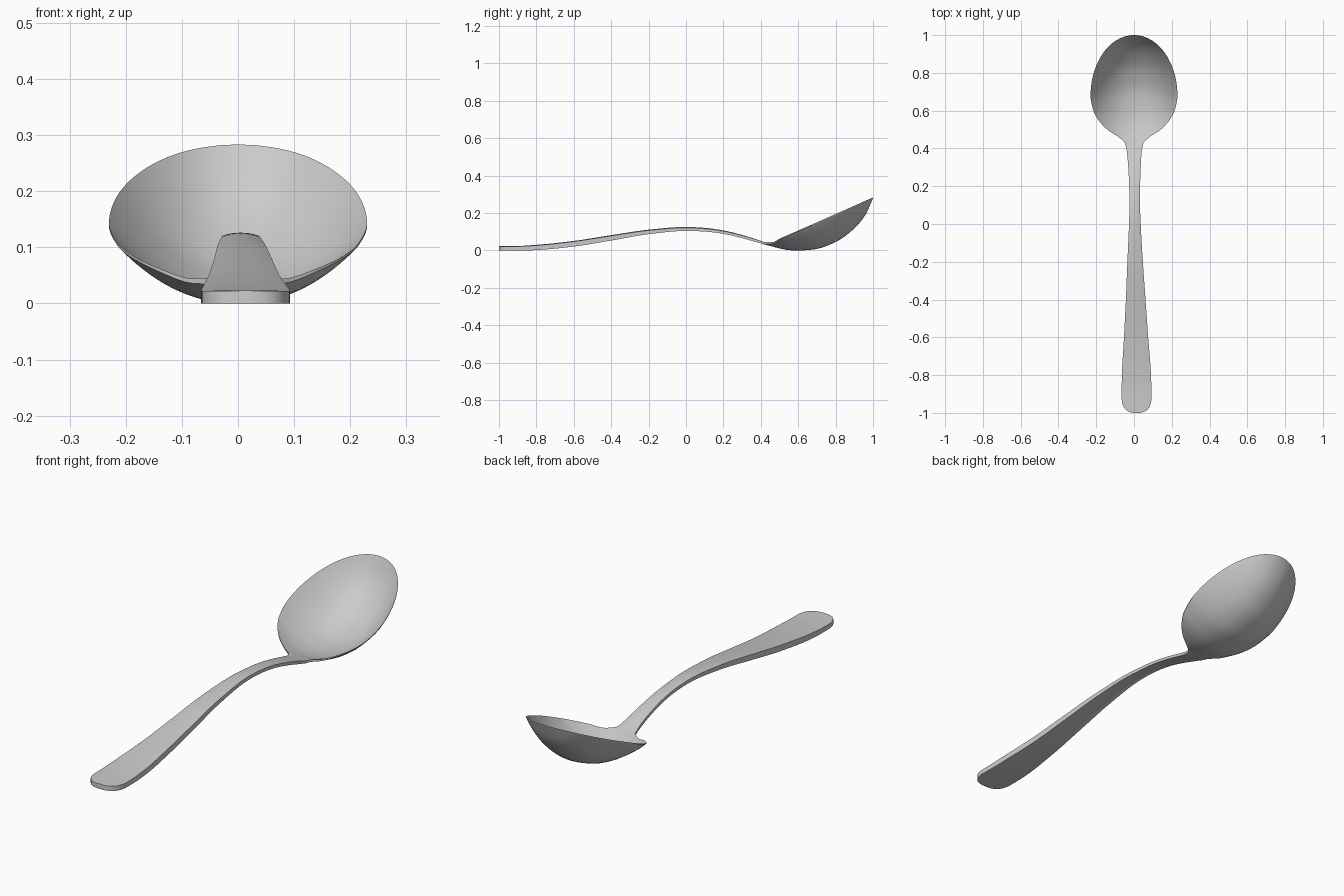
import bpy, bmesh, math

# Stations along the spoon: y, centre x, half width, top z at centre, top z at edge, thickness
STATIONS = [
    (-1.00, 0.0135, 0.079, 0.023, 0.022, 0.022),
    (-0.90, 0.0135, 0.079, 0.024, 0.022, 0.023),
    (-0.80, 0.0130, 0.077, 0.030, 0.027, 0.025),
    (-0.60, 0.0110, 0.064, 0.051, 0.048, 0.027),
    (-0.40, 0.0090, 0.052, 0.082, 0.078, 0.025),
    (-0.20, 0.0060, 0.041, 0.111, 0.107, 0.020),
    (0.00, 0.0045, 0.031, 0.126, 0.121, 0.016),
    (0.10, 0.0040, 0.028, 0.121, 0.116, 0.015),
    (0.20, 0.0035, 0.029, 0.107, 0.103, 0.014),
    (0.30, 0.0025, 0.033, 0.083, 0.080, 0.014),
    (0.38, 0.0015, 0.039, 0.058, 0.057, 0.014),
    (0.43, 0.0005, 0.050, 0.042, 0.044, 0.013),
    (0.46, 0.0000, 0.082, 0.034, 0.044, 0.012),
    (0.50, 0.0000, 0.142, 0.022, 0.063, 0.011),
    (0.55, 0.0000, 0.188, 0.013, 0.085, 0.011),
    (0.60, 0.0000, 0.215, 0.010, 0.107, 0.010),
    (0.68, 0.0000, 0.230, 0.015, 0.142, 0.010),
    (0.80, 0.0000, 0.230, 0.054, 0.195, 0.009),
    (0.90, 0.0000, 0.230, 0.126, 0.239, 0.008),
    (0.96, 0.0000, 0.230, 0.197, 0.266, 0.006),
    (1.00, 0.0000, 0.230, 0.283, 0.283, 0.003),
]


def sample(y, k):
    """Smooth monotone interpolation of column k at position y."""
    s = STATIONS
    n = len(s)
    i = max(j for j in range(n - 1) if s[j][0] <= y + 1e-9)

    def slope(j):
        return (s[j + 1][k] - s[j][k]) / (s[j + 1][0] - s[j][0])

    def tangent(j):
        if j == 0:
            return slope(0)
        if j == n - 1:
            return slope(n - 2)
        a, b = slope(j - 1), slope(j)
        return 2 * a * b / (a + b) if a * b > 0 else 0.0

    h = s[i + 1][0] - s[i][0]
    u = (y - s[i][0]) / h
    return ((2 * u**3 - 3 * u**2 + 1) * s[i][k] + (u**3 - 2 * u**2 + u) * h * tangent(i)
            + (3 * u**2 - 2 * u**3) * s[i + 1][k] + (u**3 - u**2) * h * tangent(i + 1))


# Rows of (y, width factor): rounded handle end, shaft and bowl base, elliptical bowl tip
rows = []
for i in range(14, 0, -1):
    a = i / 14 * math.pi / 2
    rows.append((-0.91 - 0.09 * math.sin(a) ** 0.75, max(0.0, math.cos(a)) ** 0.75))
rows += [(-0.91 + 1.29 * i / 40, 1.0) for i in range(40)]
rows += [(0.38 + 0.30 * i / 30, 1.0) for i in range(30)]
for i in range(25):
    a = i / 24 * math.pi / 2
    rows.append((0.68 + 0.32 * math.sin(a), max(0.0, math.cos(a))))

# Spoon: loft the top and bottom skins and join them around the rim
COLS = 28
bm = bmesh.new()
top, bottom = [], []
for y, f in rows:
    cx, w, zc, ze, th = (sample(y, k) for k in range(1, 6))
    bowl = min(1.0, max(0.0, (y - 0.38) / 0.15))
    t_row, b_row = [], []
    for j in range(COLS + 1):
        t = math.sin((j / COLS - 0.5) * math.pi)
        x = cx + w * f * t
        z = zc + (ze - zc) * abs(t) ** 2.2
        thick = th * (1 - 0.6 * bowl * t * t)
        t_row.append(bm.verts.new((x, y, z)))
        b_row.append(bm.verts.new((x, y, max(0.0, z - thick))))
    top.append(t_row)
    bottom.append(b_row)

for i in range(len(rows) - 1):
    for j in range(COLS):
        bm.faces.new((top[i][j], top[i][j + 1], top[i + 1][j + 1], top[i + 1][j]))
        bm.faces.new((bottom[i][j], bottom[i + 1][j], bottom[i + 1][j + 1], bottom[i][j + 1]))
    for j in (0, COLS):
        bm.faces.new((top[i][j], top[i + 1][j], bottom[i + 1][j], bottom[i][j]))

bmesh.ops.remove_doubles(bm, verts=bm.verts, dist=1e-5)
bmesh.ops.recalc_face_normals(bm, faces=bm.faces)
mesh = bpy.data.meshes.new("spoon")
bm.to_mesh(mesh)
bm.free()
spoon = bpy.data.objects.new("spoon", mesh)
bpy.context.collection.objects.link(spoon)
bpy.context.view_layer.objects.active = spoon
spoon.select_set(True)
bpy.ops.object.shade_smooth_by_angle(angle=math.radians(40))
